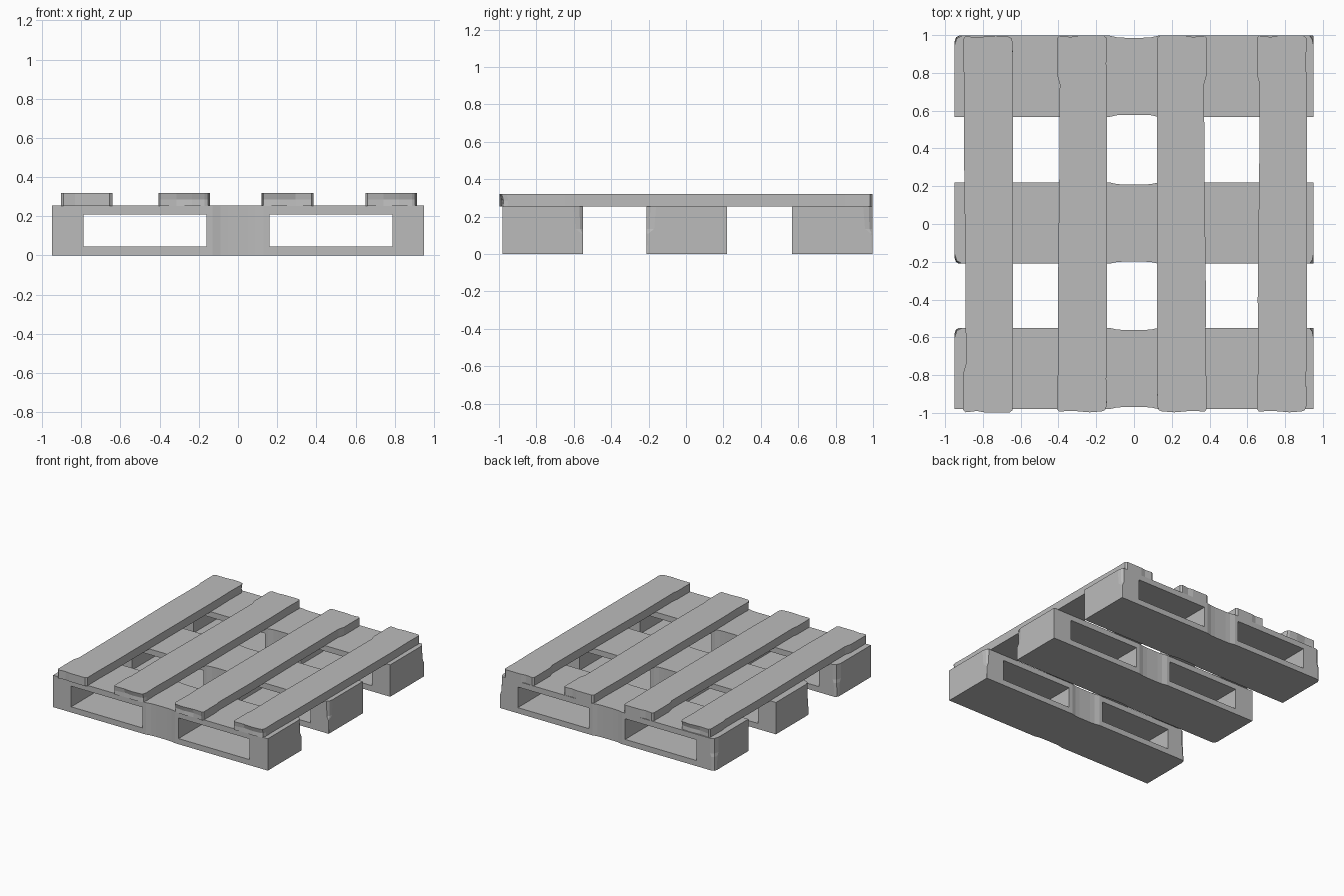
import bpy, bmesh

if "Cube" in bpy.data.objects:
    bpy.data.objects.remove(bpy.data.objects["Cube"])

wood = bpy.data.materials.new("grey wood")
wood.diffuse_color = (0.5, 0.5, 0.5, 1)
wood.use_nodes = True
wood.node_tree.nodes["Principled BSDF"].inputs["Base Color"].default_value = wood.diffuse_color


def loft(name, layers, loc=(0, 0, 0), flip_x=1, flip_y=1):
    """Stack matching outlines [(z, points)] into a closed solid."""
    bm = bmesh.new()
    rings = [[bm.verts.new((x * flip_x, y * flip_y, z)) for x, y in pts] for z, pts in layers]
    n = len(rings[0])
    bm.faces.new(rings[0][::-1])
    bm.faces.new(rings[-1])
    for a, b in zip(rings, rings[1:]):
        for i in range(n):
            j = (i + 1) % n
            bm.faces.new((a[i], a[j], b[j], b[i]))
    bmesh.ops.recalc_face_normals(bm, faces=bm.faces)
    me = bpy.data.meshes.new(name)
    bm.to_mesh(me)
    bm.free()
    me.materials.append(wood)
    ob = bpy.data.objects.new(name, me)
    ob.location = loc
    bpy.context.collection.objects.link(ob)
    return ob


def runner_outline(left, right):
    """Runner seen from above: worn +y corners, shallow waist in the middle."""
    x, y, d = 0.95, 0.215, 0.011
    waist = [(-0.13, 0), (-0.09, 0.8 * d), (-0.05, d), (0.05, d), (0.09, 0.8 * d), (0.13, 0)]
    pts = [(-x, -y)] + [(px, -y + s) for px, s in waist] + [(x, -y)]
    pts += [(x, y - 2.5 * right), (x - 0.3 * right, y - right), (x - right, y)]
    pts += [(px, y - s) for px, s in reversed(waist)]
    pts += [(-x + 1.3 * left, y), (-x + 0.4 * left, y - 0.5 * left), (-x, y - 1.7 * left)]
    return pts


# fork opening cutters
cutters = []
for side in (-1, 1):
    a, b = sorted((side * 0.16, side * 0.79))
    box = [(a, -2), (b, -2), (b, 2), (a, 2)]
    c = loft("fork_opening_cutter", [(0.045, box), (0.21, box)])
    c.hide_render = True
    c.hide_viewport = True
    cutters.append(c)

# three runners with two openings each; the middle one is turned over in y
for name, y, flip in (("front_runner", -0.765, 1), ("middle_runner", 0.005, -1), ("back_runner", 0.782, 1)):
    layers = [(0, runner_outline(0.018, 0.002)), (0.11, runner_outline(0.022, 0.004)),
              (0.135, runner_outline(0.03, 0.016)), (0.255, runner_outline(0.03, 0.02))]
    ob = loft(name, layers, (0, y, 0), 1, flip)
    for c in cutters:
        m = ob.modifiers.new("opening", 'BOOLEAN')
        m.operation = 'DIFFERENCE'
        m.solver = 'EXACT'
        m.object = c


def plank_outline(chip):
    """Plank seen from above: worn left edge, chipped front end."""
    return [(-0.132, -0.98), (-0.122, -0.992), (-0.04, -0.99 + chip), (0.04, -0.997 + chip),
            (0.105, -0.992 + chip), (0.122, -0.985 + chip), (0.131, -0.96 + chip), (0.128, -0.82),
            (0.132, -0.65), (0.132, 0.65), (0.128, 0.85), (0.13, 0.985), (0.115, 0.997),
            (-0.02, 0.997), (-0.06, 0.99), (-0.12, 0.997), (-0.132, 0.985), (-0.132, 0.79),
            (-0.118, 0.74), (-0.12, 0.3), (-0.128, -0.4), (-0.125, -0.78), (-0.132, -0.82)]


# four deck planks, flipped for variety
for i, (x, fx, fy) in enumerate(((-0.772, 1, -1), (-0.275, 1, 1), (0.253, -1, 1), (0.783, 1, 1))):
    loft("deck_plank_%d" % (i + 1),
         [(0.253, plank_outline(0.006)), (0.285, plank_outline(0.01)), (0.32, plank_outline(0))],
         (x, 0, 0), fx, fy)
